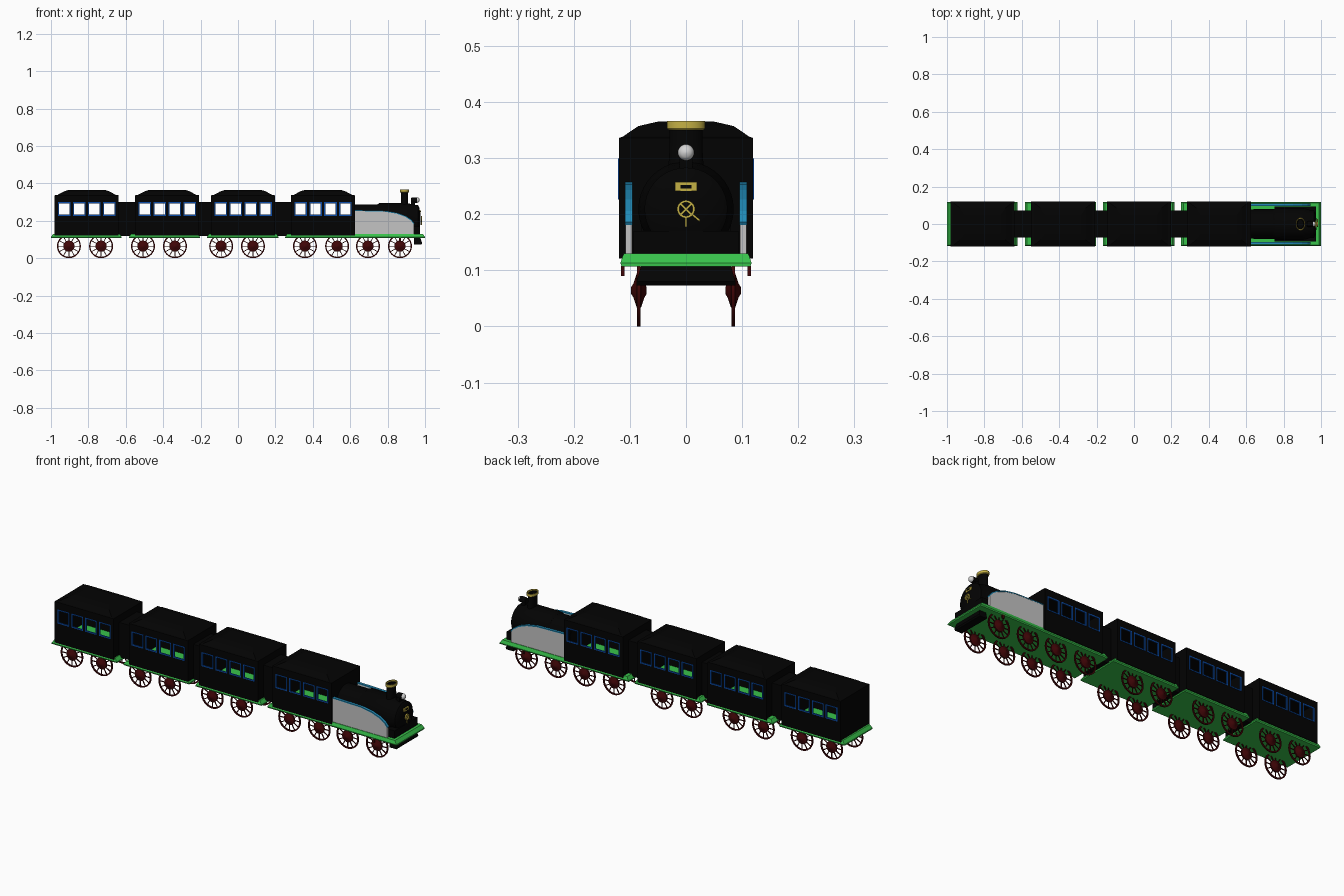
import bpy, bmesh, math
from mathutils import Matrix, Vector

cube = bpy.data.objects.get("Cube")
if cube:
    bpy.data.objects.remove(cube, do_unlink=True)


def material(name, r, g, b):
    m = bpy.data.materials.new(name)
    m.use_nodes = True
    m.diffuse_color = (r, g, b, 1)
    m.node_tree.nodes["Principled BSDF"].inputs["Base Color"].default_value = (r, g, b, 1)
    return m


BLACK = material("coach black", .0008, .0008, .0008)
GREEN = material("frame green", .04, .54, .07)
GREY = material("panel grey", .55, .55, .55)
WHITE = material("lamp white", .65, .65, .65)
NAVY = material("window blue", .003, .075, .42)
BLUE = material("trim blue", .015, .26, .48)
MAROON = material("wheel maroon", .05, .0015, .002)
GOLD = material("brass gold", .56, .44, .06)


def finish(bm, name, mat, smooth=False):
    bmesh.ops.recalc_face_normals(bm, faces=bm.faces)
    me = bpy.data.meshes.new(name)
    bm.to_mesh(me)
    bm.free()
    me.materials.append(mat)
    ob = bpy.data.objects.new(name, me)
    bpy.context.collection.objects.link(ob)
    if smooth:
        bpy.ops.object.select_all(action='DESELECT')
        ob.select_set(True)
        bpy.context.view_layer.objects.active = ob
        bpy.ops.object.shade_smooth_by_angle(angle=math.radians(35))
    return ob


def add_box(bm, x0, x1, y0, y1, z0, z1):
    mat = Matrix.Translation(((x0 + x1) / 2, (y0 + y1) / 2, (z0 + z1) / 2))
    mat = mat @ Matrix.Diagonal((x1 - x0, y1 - y0, z1 - z0, 1))
    bmesh.ops.create_cube(bm, size=1, matrix=mat)


def box(name, mat, *dims):
    bm = bmesh.new()
    add_box(bm, *dims)
    return finish(bm, name, mat)


def stack(name, mat, rings):
    """Closed solid through rectangles (x0, x1, half width, z)."""
    bm = bmesh.new()
    loops = [[bm.verts.new(p) for p in ((a, -w, z), (b, -w, z), (b, w, z), (a, w, z))]
             for a, b, w, z in rings]
    bm.faces.new(loops[0])
    bm.faces.new(loops[-1])
    for lo, hi in zip(loops, loops[1:]):
        for i in range(4):
            j = (i + 1) % 4
            bm.faces.new((lo[i], lo[j], hi[j], hi[i]))
    return finish(bm, name, mat)


def prism(name, mat, outline, y0, y1):
    """Side outline of (x, z) points extruded across the model."""
    bm = bmesh.new()
    face = bm.faces.new([bm.verts.new((x, y0, z)) for x, z in outline])
    out = bmesh.ops.extrude_face_region(bm, geom=[face])
    bmesh.ops.translate(bm, vec=(0, y1 - y0, 0),
                        verts=[g for g in out["geom"] if isinstance(g, bmesh.types.BMVert)])
    return finish(bm, name, mat)


def add_lathe(bm, profile, center, axis, n=32, scale=(1, 1), closed=False):
    """Turn (radius, height) points round an axis, optionally elliptical."""
    axis = Vector(axis)
    u = Vector((0, 0, 1)) if axis.z == 0 else Vector((1, 0, 0))
    v = axis.cross(u)
    rings = []
    for r, h in profile:
        ring = []
        for i in range(n):
            a = math.tau * i / n
            ring.append(bm.verts.new(Vector(center) + axis * h
                        + u * r * scale[0] * math.cos(a) + v * r * scale[1] * math.sin(a)))
        rings.append(ring)
    pairs = list(zip(rings, rings[1:]))
    if closed:
        pairs.append((rings[-1], rings[0]))
    else:
        bm.faces.new(rings[0])
        bm.faces.new(rings[-1])
    for lo, hi in pairs:
        for i in range(n):
            j = (i + 1) % n
            bm.faces.new((lo[i], lo[j], hi[j], hi[i]))


def lathe(name, mat, *args, **kw):
    bm = bmesh.new()
    add_lathe(bm, *args, **kw)
    return finish(bm, name, mat, smooth=True)


# Wheels: thin rim, tapered hub and twelve spokes, all in one shared mesh
def wheel_mesh():
    bm = bmesh.new()
    rim = [(.064, -.003), (.064, .003), (.057, .003), (.057, -.003)]
    hub = [(.006, -.014), (.012, -.01), (.03, -.004), (.03, .004), (.012, .01), (.006, .014)]
    add_lathe(bm, rim, (0, 0, 0), (0, 1, 0), closed=True)
    add_lathe(bm, hub, (0, 0, 0), (0, 1, 0), n=20)
    for i in range(12):
        spoke = Matrix.Rotation(math.tau * i / 12, 4, 'Y') @ Matrix.Translation((0, 0, .044))
        bmesh.ops.create_cube(bm, size=1, matrix=spoke @ Matrix.Diagonal((.004, .004, .032, 1)))
    ob = finish(bm, "wheel", MAROON, smooth=True)
    me = ob.data
    bpy.data.objects.remove(ob)
    return me


WHEEL = wheel_mesh()


def wheels(name, xs):
    for x in xs:
        for y, side in ((-.084, "right"), (.084, "left")):
            ob = bpy.data.objects.new(f"{name}_wheel_{side}", WHEEL)
            ob.location = (x, y, .064)
            bpy.context.collection.objects.link(ob)


# Hollow carriage body with four open windows a side and a stepped hip roof
LENGTH, HALF, WALL = .342, .119, .003
SILL, HEAD = .23, .295


def carriage(name, x):
    end = x + LENGTH
    openings = [(x + .022 + .08 * i, x + .081 + .08 * i) for i in range(4)]
    walls, frames = bmesh.new(), bmesh.new()
    for s in (-1, 1):
        y0, y1 = sorted((s * HALF, s * (HALF - WALL)))
        add_box(walls, x, end, y0, y1, .121, SILL)
        add_box(walls, x, end, y0, y1, HEAD, .336)
        edges = [x] + [e for o in openings for e in o] + [end]
        for a, b in zip(edges[::2], edges[1::2]):
            add_box(walls, a, b, y0, y1, SILL, HEAD)
        # Frames overlap the wall round each opening
        f0, f1 = sorted((s * (HALF + .002), s * (HALF - WALL - .001)))
        out, lap = .004, .002
        for a, b in openings:
            add_box(frames, a - out, b + out, f0, f1, SILL - out, SILL + lap)
            add_box(frames, a - out, b + out, f0, f1, HEAD - lap, HEAD + out)
            add_box(frames, a - out, a + lap, f0, f1, SILL + lap, HEAD - lap)
            add_box(frames, b - lap, b + out, f0, f1, SILL + lap, HEAD - lap)
    for a in (x, end - WALL):
        add_box(walls, a, a + WALL, WALL - HALF, HALF - WALL, .121, .336)
    finish(walls, name + "_walls", BLACK)
    finish(frames, name + "_window_frames", NAVY)
    stack(name + "_roof", BLACK, [(x, end, HALF, .33), (x, end, HALF, .336),
          (x + .015, end - .015, .113, .338), (x + .05, end - .05, .085, .357),
          (x + .075, end - .075, .05, .365)])


def floor(name, a, b):
    stack(name + "_floor", GREEN, [(a, b, .115, .107), (a, b, .117, .113),
          (a + .012, b - .012, .111, .13)])


cars = [("rear_car", -.98, -1, -.622, (-.904, -.732)),
        ("middle_car", -.55, -.583, -.203, (-.508, -.337)),
        ("front_car", -.144, -.166, .217, (-.09, .08)),
        ("cab", .283, .252, 1, (.358, .53, .695, .866))]
for name, x, a, b, axles in cars:
    carriage(name, x)
    floor(name, a, b)
    wheels(name, axles)

# Gangways between neighbouring carriages
for (name, x, *_), (_, following, *_) in zip(cars, cars[1:]):
    box(name + "_gangway", BLACK, x + LENGTH, following, -.073, .073, .118, .3)

# Boiler, smokebox and the saddle below them
lathe("boiler", BLACK, [(.078, .62), (.078, .75)], (0, 0, .209), (1, 0, 0))
lathe("smokebox", BLACK, [(.078, .745), (.085, .755), (.085, .9), (.081, .925), (.074, .945),
      (.074, .962), (.066, .968), (.03, .975), (.004, .976)], (0, 0, .209), (1, 0, 0), n=40)
box("boiler_saddle", BLACK, .64, .75, -.08, .08, .12, .19)
box("smokebox_saddle", BLACK, .75, .974, -.094, .094, .12, .17)

# Side panels under a swept trim strip, with a step hanger below each
sweep = [(.943, .186), (.927, .206), (.897, .226), (.85, .243), (.79, .253), (.625, .257)]
lower = [(x - .003, z - .005) for x, z in sweep[:-1]] + [(.625, .252)]
for s, side in ((-1, "right"), (1, "left")):
    prism(side + "_side_panel", GREY, [(.625, .125), (.94, .125)] + lower, s * .096, s * .108)
    prism(side + "_panel_trim", BLUE, sweep + lower[::-1], s * .095, s * .109)
    box(side + "_step_hanger", MAROON, .86, .872, s * .113 - .003, s * .113 + .003, .09, .108)

# Oval chimney with an open brass cap
lathe("chimney", BLACK, [(.034, .27), (.03, .3), (.029, .36), (.022, .36), (.022, .27)],
      (.89, 0, 0), (0, 0, 1), scale=(.62, 1), closed=True)
lathe("chimney_cap", GOLD, [(.031, .35), (.034, .353), (.034, .366), (.029, .366), (.028, .35)],
      (.89, 0, 0), (0, 0, 1), scale=(.73, 1), closed=True)

# Headlamp: dark housing on a bracket with a domed white lens facing forward
box("lamp_bracket", BLACK, .925, .945, -.012, .012, .265, .318)
lathe("lamp_housing", BLACK, [(.012, .925), (.015, .931), (.015, .957)], (0, 0, .31), (1, 0, 0))
lathe("headlamp_lens", WHITE, [(.0145, .956), (.0145, .959), (.0125, .965), (.008, .969),
      (.001, .971)], (0, 0, .31), (1, 0, 0))

# Smokebox door: blank brass plate with a dark centre, handwheel and handle
box("door_plate", GOLD, .966, .977, -.02, .02, .241, .257)
box("door_plate_centre", BLACK, .976, .979, -.01, .01, .246, .252)
bm = bmesh.new()
add_lathe(bm, [(.016, .978), (.016, .984), (.012, .984), (.012, .978)], (0, 0, .209),
          (1, 0, 0), closed=True)
for angle, reach, shift in ((45, .026, 0), (-45, .026, 0), (-40, .02, .022), (-90, .018, .023)):
    bar = Matrix.Translation((.981, 0, .209)) @ Matrix.Rotation(math.radians(angle), 4, 'X')
    bar = bar @ Matrix.Translation((0, shift, 0)) @ Matrix.Diagonal((.004, reach, .0035, 1))
    bmesh.ops.create_cube(bm, size=1, matrix=bar)
finish(bm, "door_handwheel", GOLD)

# Pilot hanging under the front beam
stack("pilot", BLACK, [(.94, .98, .088, .073), (.94, .985, .088, .08), (.94, .975, .08, .108)])
